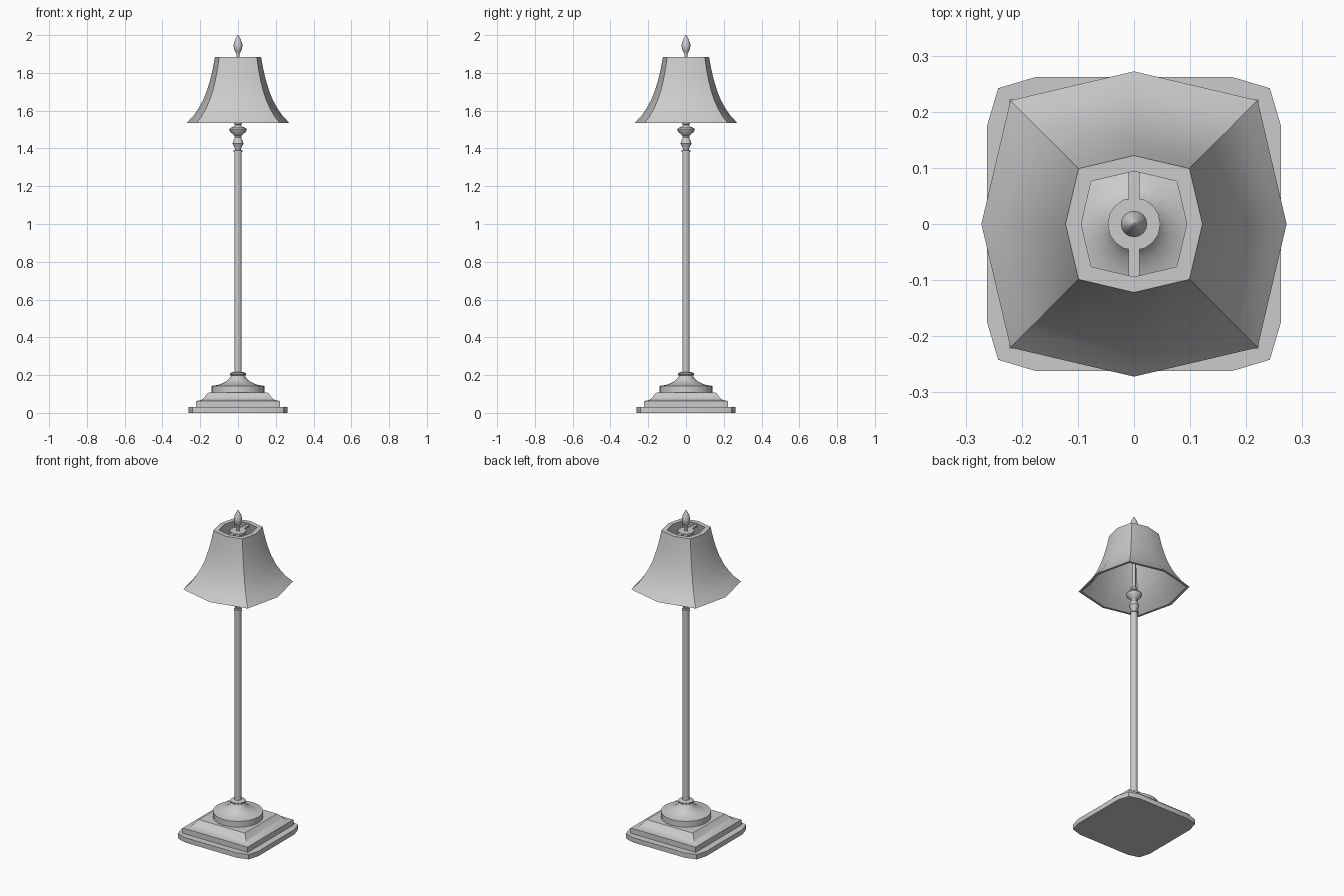
import bpy, math

if "Cube" in bpy.data.objects:
    bpy.data.objects.remove(bpy.data.objects["Cube"])


def make(name, verts, faces):
    me = bpy.data.meshes.new(name)
    me.from_pydata(verts, [], faces)
    ob = bpy.data.objects.new(name, me)
    bpy.context.collection.objects.link(ob)
    bpy.ops.object.select_all(action='DESELECT')
    ob.select_set(True)
    bpy.context.view_layer.objects.active = ob
    bpy.ops.object.mode_set(mode='EDIT')
    bpy.ops.mesh.select_all(action='SELECT')
    bpy.ops.mesh.normals_make_consistent(inside=False)
    bpy.ops.object.mode_set(mode='OBJECT')
    bpy.ops.object.shade_smooth_by_angle(angle=math.radians(32))
    return ob


def loft(name, rings, closed=False):
    """Skin equal-length rings; cap the ends, or join last ring to first."""
    n, m = len(rings[0]), len(rings)
    verts = [p for r in rings for p in r]
    faces = []
    for k in range(m if closed else m - 1):
        a, b = k * n, (k + 1) % m * n
        faces += [(a + i, a + (i + 1) % n, b + (i + 1) % n, b + i) for i in range(n)]
    if not closed:
        faces += [tuple(range(n)), tuple(range((m - 1) * n, m * n))]
    return make(name, verts, faces)


def lathe(name, profile, sides=16):
    return loft(name, [[(r * math.cos(2 * math.pi * i / sides),
                         r * math.sin(2 * math.pi * i / sides), z)
                        for i in range(sides)] for r, z in profile])


def square(h, z):
    return [(h, h, z), (-h, h, z), (-h, -h, z), (h, -h, z)]


def turned(points, z):
    """Repeat a quarter outline around the z axis."""
    out = []
    for q in range(4):
        c, s = round(math.cos(q * math.pi / 2)), round(math.sin(q * math.pi / 2))
        out += [(x * c - y * s, x * s + y * c, z) for x, y in points]
    return out


# stepped base
corner = [(.262, .175), (.242, .242), (.175, .262)]
loft("base_plate", [turned(corner, 0), turned(corner, .03)])
loft("base_step", [square(h, z) for h, z in
                   [(.222, .03), (.222, .063), (.195, .068), (.18, .08), (.165, .1), (.157, .107)]])
lathe("base_dome", [(.141, .105), (.141, .143), (.11, .147), (.083, .156), (.06, .168),
                    (.045, .183), (.036, .197), (.043, .202), (.043, .21), (.03, .216)], 20)

# pole and turned neck
lathe("pole", [(.0195, .2), (.0195, 1.385)], 14)
lathe("neck", [(.023, 1.381), (.023, 1.39), (.015, 1.393), (.018, 1.405), (.029, 1.425),
               (.026, 1.437), (.017, 1.457), (.019, 1.467), (.042, 1.489), (.046, 1.5),
               (.042, 1.508), (.022, 1.516), (.016, 1.525), (.02, 1.53), (.02, 1.54), (.01, 1.545)])
lathe("inner_rod", [(.01, 1.53), (.01, 1.87)], 12)

# flared shade: outer and inner skins joined at both rims
flare = [(.272, 1.535), (.238, 1.57), (.21, 1.61), (.185, 1.655), (.165, 1.705),
         (.148, 1.76), (.134, 1.82), (.122, 1.885)]


def shade_ring(r, z):
    k = .81 * r
    return turned([(r, 0), (k, k)], z)


outer = [shade_ring(r, z) for r, z in flare]
inner = [shade_ring(r - (.014 + .014 * i / 7), z) for i, (r, z) in enumerate(flare)]
loft("shade", outer + inner[::-1], closed=True)

# holder inside the top of the shade
lathe("holder_disc", [(.047, 1.862), (.047, 1.874)])
loft("holder_bar", [[(x, y, z) for x, y in [(.01, .098), (-.01, .098), (-.01, -.098), (.01, -.098)]]
                    for z in (1.863, 1.873)])

# finial
lathe("finial", [(.009, 1.86), (.009, 1.902), (.015, 1.912), (.022, 1.93), (.0235, 1.948),
                 (.019, 1.966), (.011, 1.984), (.005, 1.996), (.002, 2.0)])
